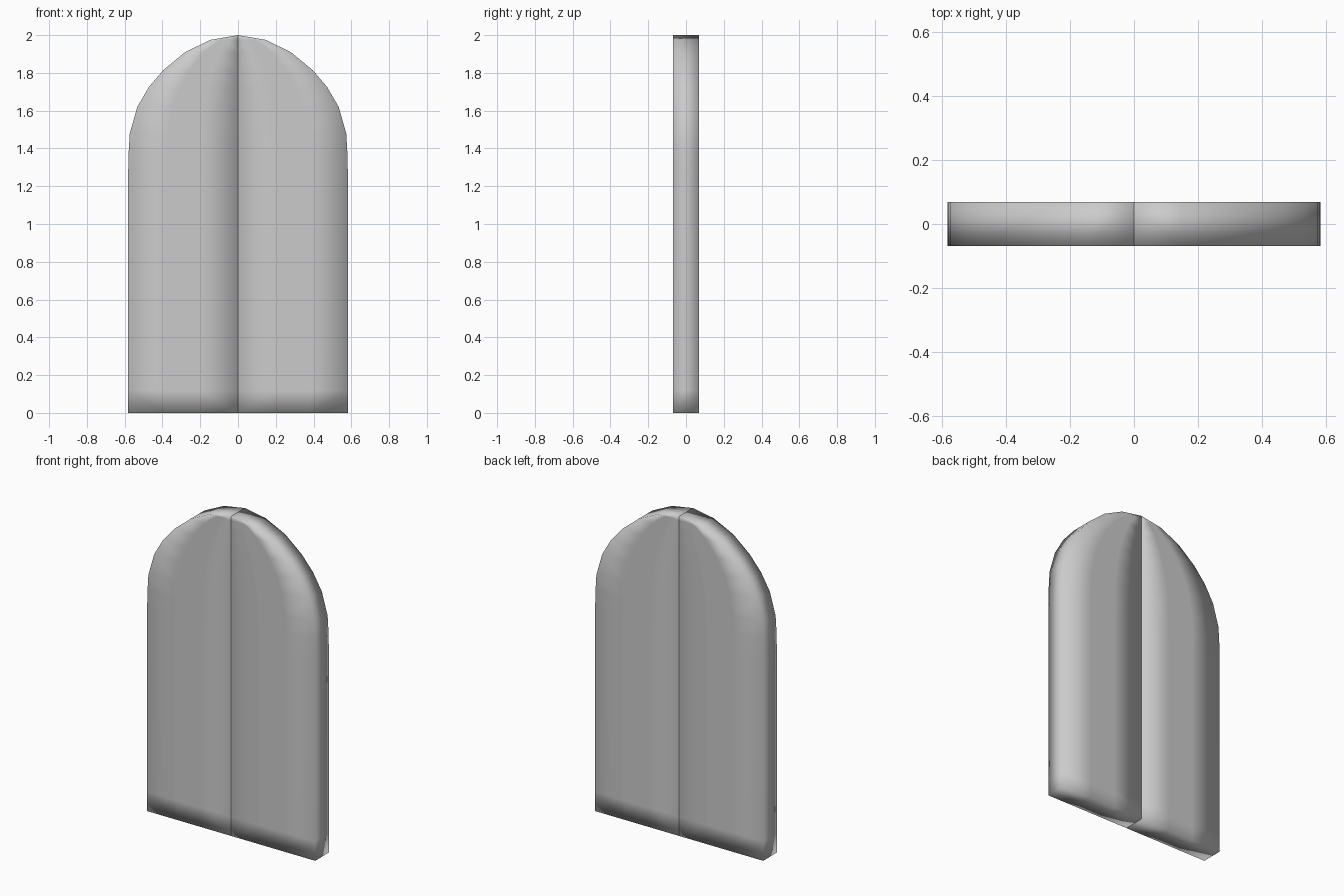
import bpy, bmesh

if "Cube" in bpy.data.objects:
    bpy.data.objects.remove(bpy.data.objects["Cube"])

HALF_DEPTH = 0.068
COLUMNS = (0, 0.35, 0.65, 1)
# (height, half width) of the arched outline
OUTLINE = [(0, .582), (.12, .582), (1.25, .582), (1.38, .579), (1.48, .573),
           (1.62, .533), (1.725, .472), (1.815, .395), (1.91, .28),
           (1.975, .145), (2.0, 0)]


def door_leaf(name, side):
    bm = bmesh.new()
    # front sheet: rows follow the arch, columns spread across the leaf
    rows = [[bm.verts.new((side * w * f, -HALF_DEPTH, z)) for f in COLUMNS]
            for z, w in OUTLINE]
    for low, high in zip(rows, rows[1:]):
        for i in range(len(COLUMNS) - 1):
            bm.faces.new((low[i], low[i + 1], high[i + 1], high[i]))
    bmesh.ops.remove_doubles(bm, verts=bm.verts[:], dist=1e-4)
    # thickness
    ext = bmesh.ops.extrude_face_region(bm, geom=bm.faces[:], use_keep_orig=True)
    back = [v for v in ext["geom"] if isinstance(v, bmesh.types.BMVert)]
    bmesh.ops.translate(bm, verts=back, vec=(0, 2 * HALF_DEPTH, 0))
    bmesh.ops.recalc_face_normals(bm, faces=bm.faces[:])
    # fully smooth, soft shading over the edges
    for f in bm.faces:
        f.smooth = True
    mesh = bpy.data.meshes.new(name)
    bm.to_mesh(mesh)
    bm.free()
    bpy.context.collection.objects.link(bpy.data.objects.new(name, mesh))


# pair of arched leaves meeting at the centre
door_leaf("left_door_leaf", -1)
door_leaf("right_door_leaf", 1)
